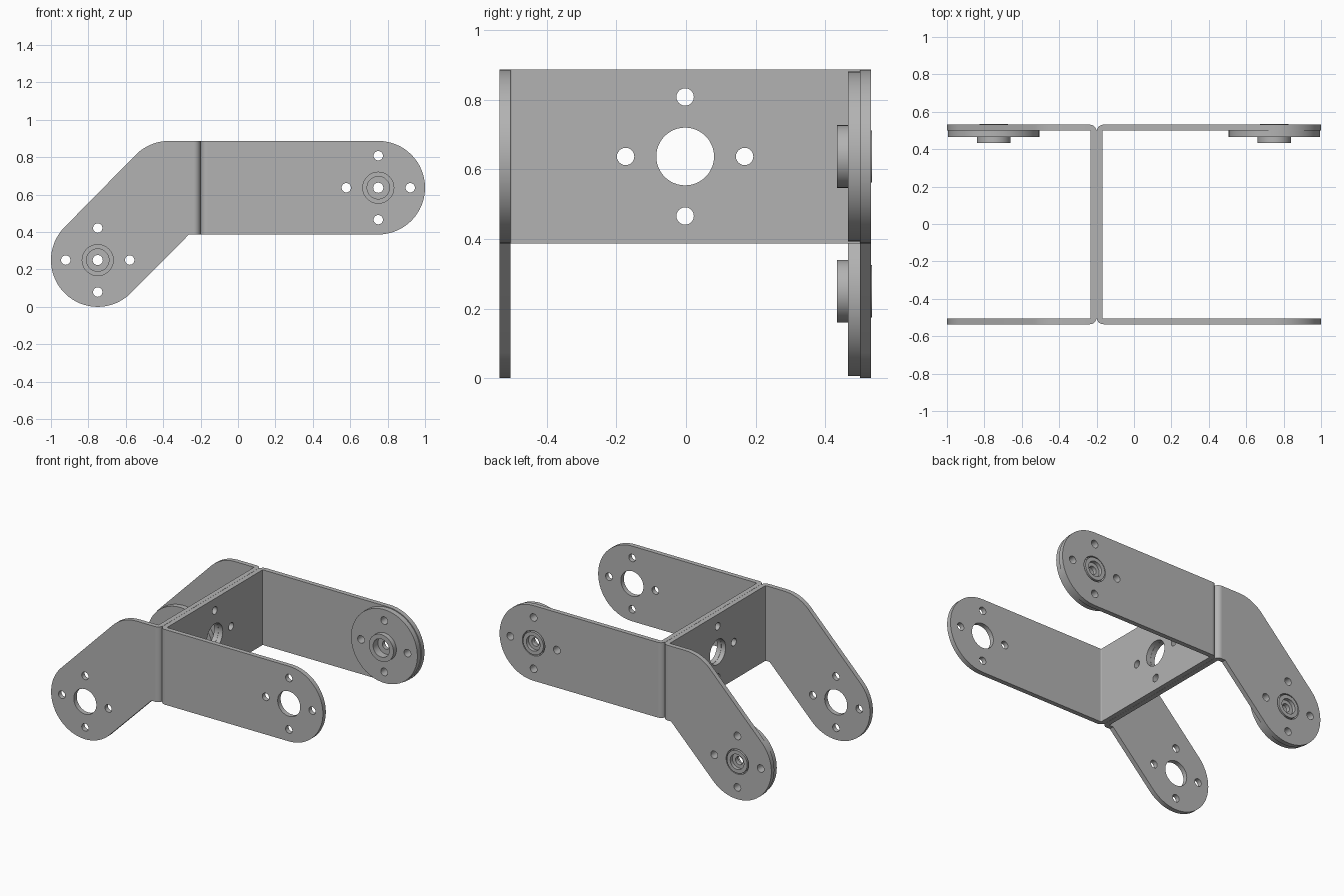
import bpy, bmesh
from math import sin, cos, pi, radians
from mathutils import Matrix

if "Cube" in bpy.data.objects:
    bpy.data.objects.remove(bpy.data.objects["Cube"], do_unlink=True)

steel = bpy.data.materials.new("grey steel")
steel.use_nodes = True
grey = (0.45, 0.45, 0.45, 1)
steel.diffuse_color = grey
steel.node_tree.nodes["Principled BSDF"].inputs["Base Color"].default_value = grey

T = 0.031                        # sheet thickness
FRONT, BACK = -0.536, 0.531      # outer faces of the side arms
MID = (FRONT + BACK) / 2
TOP, LOW = 0.887, 0.387          # upper and lower edge of the web
CZ = (TOP + LOW) / 2
R = 0.25                         # arm end radius
BEND = 0.036                     # outer bend radius
PIVOT_R, PIVOT_L = (0.75, CZ), (-0.75, R)


def arc(c, r, a, b, n=32):
    return [(c[0] + r * cos(radians(a + (b - a) * i / n)),
             c[1] + r * sin(radians(a + (b - a) * i / n))) for i in range(n + 1)]


def circle(c, r, n=48):
    return arc(c, r, 0, 360, n)[:-1]


def hole_pattern(c, centre=0.083):
    small = [circle(p, 0.025, 24) for p in arc(c, 0.171, 0, 270, 3)]
    return [circle(c, centre)] + small


def finish(ob):
    ob.data.materials.clear()
    ob.data.materials.append(steel)
    bm = bmesh.new()
    bm.from_mesh(ob.data)
    bmesh.ops.remove_doubles(bm, verts=bm.verts, dist=1e-5)
    bmesh.ops.recalc_face_normals(bm, faces=bm.faces)
    bm.to_mesh(ob.data)
    bm.free()
    bpy.ops.object.select_all(action='DESELECT')
    ob.select_set(True)
    bpy.context.view_layer.objects.active = ob
    bpy.ops.object.shade_smooth_by_angle(angle=radians(30))


def plate(name, loops, thickness, matrix):
    """Flat sheet: first loop is the outline, the others are holes."""
    cu = bpy.data.curves.new(name, 'CURVE')
    cu.dimensions = '2D'
    cu.fill_mode = 'BOTH'
    cu.extrude = thickness / 2
    for loop in loops:
        s = cu.splines.new('POLY')
        s.points.add(len(loop) - 1)
        for p, (x, y) in zip(s.points, loop):
            p.co = (x, y, 0, 1)
        s.use_cyclic_u = True
    ob = bpy.data.objects.new(name, cu)
    bpy.context.collection.objects.link(ob)
    ob.matrix_world = matrix
    bpy.ops.object.select_all(action='DESELECT')
    ob.select_set(True)
    bpy.context.view_layer.objects.active = ob
    bpy.ops.object.convert(target='MESH')
    finish(bpy.context.view_layer.objects.active)


def upright(y):
    return Matrix.Translation((0, y, 0)) @ Matrix.Rotation(pi / 2, 4, 'X')


def lathe(name, profile, x, z, steps=48):
    """Ring turned about a y-parallel axis from (radius, y) points."""
    bm = bmesh.new()
    vs = [bm.verts.new((r, y, 0)) for r, y in profile]
    es = [bm.edges.new((a, b)) for a, b in zip(vs, vs[1:] + vs[:1])]
    bmesh.ops.spin(bm, geom=vs + es, cent=(0, 0, 0), axis=(0, 1, 0),
                   angle=2 * pi, steps=steps)
    me = bpy.data.meshes.new(name)
    bm.to_mesh(me)
    bm.free()
    ob = bpy.data.objects.new(name, me)
    bpy.context.collection.objects.link(ob)
    ob.location = (x, 0, z)
    finish(ob)


# Arm outlines in x and z: straight to the left, cranked to the right
ROOT_L, ROOT_R = -0.1995 + BEND, -0.2005 - BEND
straight = [(ROOT_L, LOW)] + arc(PIVOT_R, R, -90, 90) + [(ROOT_L, TOP)]
cranked = ([(ROOT_R, TOP)] + arc((-0.369, CZ), R, 90, 135, 12)
           + arc(PIVOT_L, R, 135, 315) + [(-0.262, LOW), (ROOT_R, LOW)])

HUB = [(0.09, 0.434), (0.09, 0.468), (0.075, 0.468), (0.075, 0.535), (0.05, 0.535),
       (0.05, 0.512), (0.027, 0.512), (0.027, 0.485), (0.06, 0.485), (0.06, 0.434)]

for side, sx, root, outline, pivot in (("left", 1, ROOT_L, straight, PIVOT_R),
                                       ("right", -1, ROOT_R, cranked, PIVOT_L)):
    # Side arms
    for end, y, inward in (("front", FRONT, 1), ("back", BACK, -1)):
        plate(f"{side}_{end}_arm", [outline] + hole_pattern(pivot), T,
              upright(y + inward * T / 2))
        # Rounded bend joining arm to web
        c = (0, 0)
        ring = arc(c, BEND, 180, 270, 10) + arc(c, BEND - T, 270, 180, 6)
        ring = [(root + sx * px, y + inward * (BEND + py)) for px, py in ring]
        plate(f"{side}_{end}_bend", [ring], TOP - LOW,
              Matrix.Translation((0, 0, CZ)))

    # Web across the bracket
    y0, y1 = FRONT + BEND, BACK - BEND
    web = [(y0, LOW), (y1, LOW), (y1, TOP), (y0, TOP)]
    x = root - sx * (BEND - T / 2)
    turn = Matrix(((0, 0, 1, x), (1, 0, 0, 0), (0, 1, 0, 0), (0, 0, 0, 1)))
    plate(f"{side}_web", [web] + hole_pattern((MID, CZ)), T, turn)

    # Pivot disc and bearing hub on the inside of the back arm
    plate(f"{side}_pivot_disc", [circle(pivot, 0.244, 64)] + hole_pattern(pivot, 0.07),
          0.0345, upright(0.48275))
    lathe(f"{side}_bearing_hub", HUB, *pivot)
